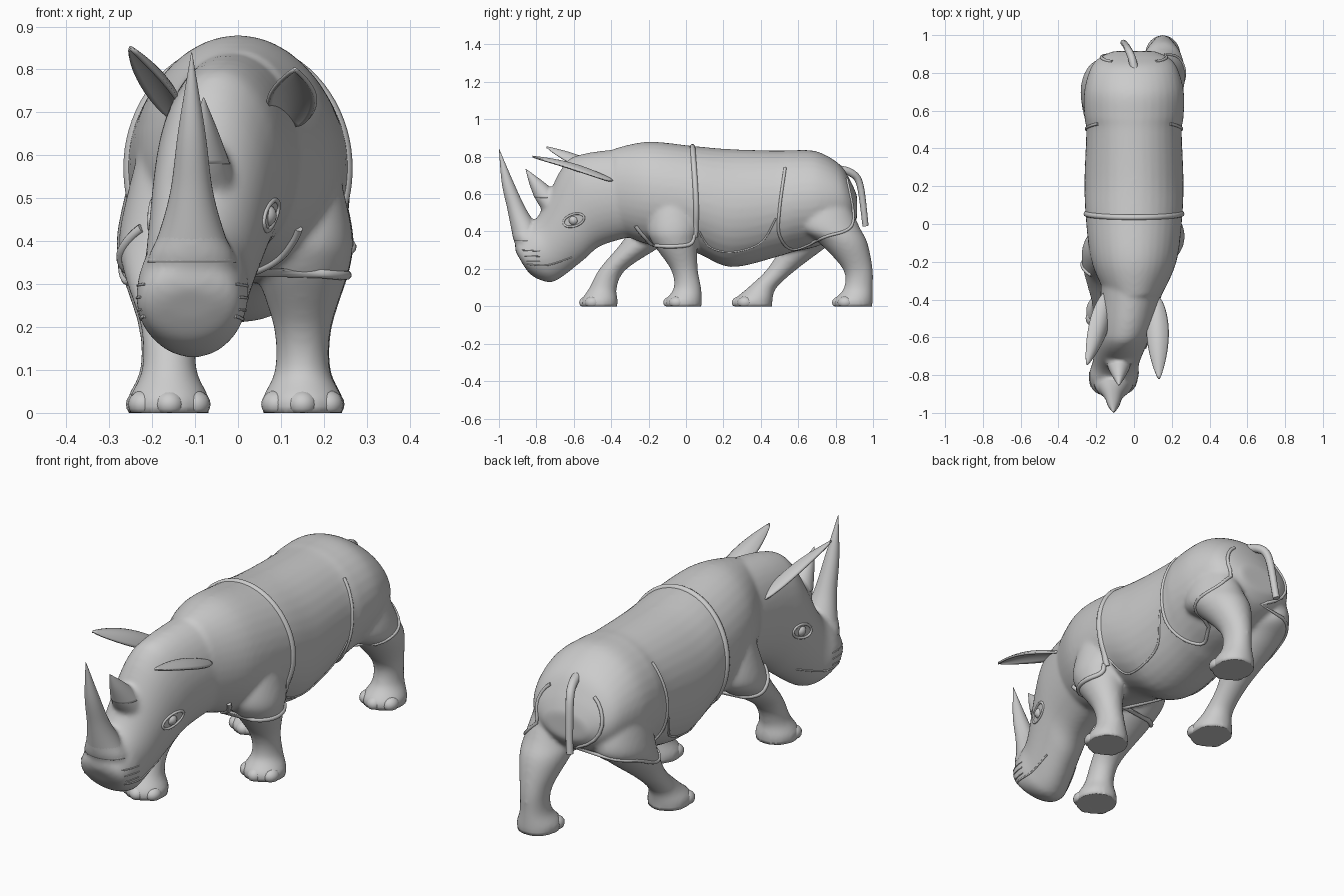
import bpy, bmesh, math
from mathutils import Vector
from mathutils.bvhtree import BVHTree

if "Cube" in bpy.data.objects:
    bpy.data.objects.remove(bpy.data.objects["Cube"])


def spline(pts, n=6, closed=False):
    """Catmull-Rom resampling of a list of equal-length tuples."""
    out, m = [], len(pts)
    get = (lambda i: pts[i % m]) if closed else (lambda i: pts[max(0, min(m - 1, i))])
    for i in range(m if closed else m - 1):
        p = [get(i + k) for k in (-1, 0, 1, 2)]
        for j in range(n):
            t = j / n
            out.append(tuple(0.5 * (2 * b + (c - a) * t + (2 * a - 5 * b + 4 * c - d) * t * t
                                    + (3 * b - a - 3 * c + d) * t ** 3) for a, b, c, d in zip(*p)))
    return out if closed else out + [tuple(pts[-1])]


def loft(bm, sections, sides=36):
    """Skin elliptical rings: (centre x, half width, y, z of one rim, y, z of the other)."""
    rings = []
    for cx, hw, ya, za, yb, zb in spline(sections):
        hw = max(hw, 0.001)
        rings.append([bm.verts.new((cx + hw * math.cos(a),
                                    (ya + yb) / 2 + (ya - yb) / 2 * math.sin(a),
                                    (za + zb) / 2 + (za - zb) / 2 * math.sin(a)))
                      for a in (2 * math.pi * k / sides for k in range(sides))])
    for r, q in zip(rings, rings[1:]):
        for k in range(sides):
            bm.faces.new((r[k], r[k - 1], q[k - 1], q[k]))
    bm.faces.new(rings[0])
    bm.faces.new(rings[-1])


def finish(bm, name):
    bmesh.ops.recalc_face_normals(bm, faces=bm.faces)
    me = bpy.data.meshes.new(name)
    bm.to_mesh(me)
    bm.free()
    me.shade_smooth()
    ob = bpy.data.objects.new(name, me)
    bpy.context.collection.objects.link(ob)
    return ob


def bake(ob):
    bpy.ops.object.select_all(action='DESELECT')
    ob.select_set(True)
    bpy.context.view_layer.objects.active = ob
    bpy.ops.object.convert(target='MESH')
    ob.data.shade_smooth()


def tube(name, pts, radius, closed=False, taper=0):
    cu = bpy.data.curves.new(name, 'CURVE')
    cu.dimensions, cu.bevel_depth, cu.bevel_resolution, cu.use_fill_caps = '3D', radius, 3, True
    sp = cu.splines.new('POLY')
    sp.points.add(len(pts) - 1)
    for i, (p, co) in enumerate(zip(sp.points, pts)):
        p.co = (*co, 1)
        p.radius = 1 - taper * i / (len(pts) - 1)
    sp.use_cyclic_u = closed
    ob = bpy.data.objects.new(name, cu)
    bpy.context.collection.objects.link(ob)
    bake(ob)


# skin: torso, head and four legs lofted, then fused into one surface
bm = bmesh.new()
torso = [  # y, top z, bottom z, half width
    (-.38, .845, .40, .145), (-.2, .88, .33, .225), (.04, .857, .29, .256), (.24, .84, .21, .262),
    (.49, .833, .265, .253), (.57, .835, .29, .263), (.7, .828, .32, .264),
    (.82, .76, .38, .232), (.88, .67, .42, .185), (.915, .59, .47, .11)]
loft(bm, [(0, w, y, t, y, b) for y, t, b, w in torso])
head = [(0, .17, -.26, .85, -.26, .38), (-.035, .152, -.55, .815, -.45, .325),
        (-.06, .14, -.66, .745, -.55, .245), (-.095, .124, -.78, .5, -.68, .145),
        (-.107, .13, -.85, .42, -.745, .13), (-.112, .112, -.91, .345, -.825, .165),
        (-.112, .06, -.91, .29, -.87, .22)]
loft(bm, head)
heights = (.62, .43, .34, .2, .1, .035)
half_x = (.07, .115, .11, .067, .064, .093)
front_half_y = (.09, .14, .12, .073, .073, .097)
hind_half_y = (.12, .165, .13, .08, .077, .103)
feet = []
for x, half_y, centres in ((.15, front_half_y, (-.07, -.065, -.06, -.01, .008, -.012)),
                           (-.16, front_half_y, (-.14, -.155, -.225, -.39, -.443, -.462)),
                           (.152, hind_half_y, (.72, .76, .84, .918, .922, .896)),
                           (-.165, hind_half_y, (.7, .71, .65, .515, .408, .36))):
    leg = [(x, w, y + r, z, y - r, z) for z, w, r, y in zip(heights, half_x, half_y, centres)]
    loft(bm, leg + [leg[-1][:3] + (0, leg[-1][4], 0)])
    feet.append((x, centres[-1] - half_y[-1]))
# horns: height, centre y, half width, half depth; their roots are fused into the skin
tips = bmesh.new()
for cx, secs in ((-.108, [(.25, -.80, .09, .06), (.35, -.842, .104, .078), (.42, -.863, .076, .072),
                          (.52, -.905, .049, .05), (.66, -.953, .031, .032), (.84, -.999, .001, .001)]),
                 (-.08, [(.5, -.68, .085, .08), (.58, -.735, .062, .075), (.66, -.797, .032, .042),
                         (.735, -.857, .001, .001)])):
    rows = [(cx, w, y + r, z, y - r, z) for z, y, w, r in secs]
    loft(tips, rows[1:])
    loft(bm, rows[:-1])
finish(tips, 'horns')
skin = finish(bm, 'body_head_and_legs')
rm = skin.modifiers.new('fuse', 'REMESH')
rm.mode, rm.voxel_size = 'VOXEL', .01
sm = skin.modifiers.new('relax', 'SMOOTH')
sm.factor, sm.iterations = .5, 12
bake(skin)
for v in skin.data.vertices:
    if v.co.z < .012:
        v.co.z = 0
bvh = BVHTree.FromPolygons([v.co for v in skin.data.vertices], [p.vertices for p in skin.data.polygons])


def on_side(side, y, z):
    """Point on the skin seen straight from the left or right."""
    hit = bvh.ray_cast(Vector((side, y, z)), Vector((-side, 0, 0)))[0]
    if hit is None or hit.x * side < -.15:
        hit = bvh.find_nearest(Vector((side * .22, y, z)))[0]
    return hit


# toes
bm = bmesh.new()
for x, front in feet:
    for k in (-1, 0, 1):
        r = bmesh.ops.create_uvsphere(bm, u_segments=16, v_segments=10, radius=1)
        for v in r['verts']:
            c = v.co
            v.co = (x + k * .06 + c.x * .036, front + .03 + abs(k) * .03 + c.y * .042,
                    max(0, .02 + c.z * .033))
finish(bm, 'toes')

# ears: cupped leaves opening downwards and forwards
for name, root, tip, roll in (('ear_right', (.12, -.39, .675), (.132, -.82, .80), 0),
                              ('ear_left', (-.13, -.36, .68), (-.25, -.745, .85), .45)):
    root, tip = Vector(root), Vector(tip)
    along = (tip - root).normalized()
    side = along.cross(Vector((math.sin(roll), 0, math.cos(roll)))).normalized()
    up = side.cross(along)
    bm = bmesh.new()
    rows = []
    for i in range(21):
        t = i / 20
        w = .048 * math.sin(math.pi * t ** .85) ** .8 + .012 * (1 - t) + .001 if t < 1 else .001
        rows.append([bm.verts.new(root.lerp(tip, t) + up * .022 * math.sin(math.pi * t)
                                  + side * w * s - up * w * .5 * s * s)
                     for s in (j / 6 - 1 for j in range(13))])
    for a, b in zip(rows, rows[1:]):
        for j in range(12):
            bm.faces.new((a[j], a[j + 1], b[j + 1], b[j]))
    ear = finish(bm, name)
    so = ear.modifiers.new('thickness', 'SOLIDIFY')
    so.thickness, so.offset = .01, 0

# raised rim of the shoulder plate, over the back
ring = []
for k in range(61):
    a = math.radians(-32 + 244 * k / 60)
    d = Vector((math.cos(a), 0, math.sin(a)))
    y = .035 + .02 * abs(math.cos(a)) ** 2
    ring.append(bvh.ray_cast(Vector((0, y, .5)) + d, -d)[0] - d * .004)
tube('shoulder_plate_rim', ring, .015)

# plate rims, eyes, mouth and snout folds on both sides
hip = [(.53, .74), (.5, .52), (.5, .38), (.575, .305), (.74, .37), (.89, .44), (.86, .68)]
shoulder = [(.045, .38), (.01, .328), (-.16, .325), (-.22, .37), (-.27, .43)]
flank = [(.07, .4), (.13, .315), (.25, .29), (.4, .34), (.48, .47)]
lid = [(-.6 + .055 * math.cos(a), .46 + .033 * math.sin(a) + .012 * math.cos(a))
       for a in (math.pi * k / 6 for k in range(12))]
mouth = [(-.85, .225), (-.74, .22), (-.61, .262)]
for side, label in ((1, 'right'), (-1, 'left')):
    for name, path, r, closed in (('hip_plate_rim', hip, .008, False),
                                  ('shoulder_plate_edge', shoulder, .011, False),
                                  ('flank_fold', flank, .005, False),
                                  ('eyelid', lid, .006, True),
                                  ('mouth_line', mouth, .004, False)):
        tube(f'{name}_{label}', [on_side(side, y, z) for y, z in spline(path, 8, closed)], r, closed)
    for k in range(3):
        fold = [(-.875 + .012 * k, .3 - .03 * k), (-.78, .295 - .028 * k)]
        tube(f'snout_fold_{label}_{k}', [on_side(side, y, z) for y, z in spline(fold)], .003)
    bm = bmesh.new()
    bmesh.ops.create_uvsphere(bm, u_segments=20, v_segments=12, radius=.027)
    bmesh.ops.translate(bm, verts=bm.verts, vec=on_side(side, -.6, .46) - Vector((side * .014, 0, 0)))
    finish(bm, f'eye_{label}')

# tail
tail = spline([(.80, .735), (.88, .715), (.93, .65), (.96, .43)])
tube('tail', [(.01 - .07 * i / len(tail), y, z) for i, (y, z) in enumerate(tail)], .023, taper=.3)
